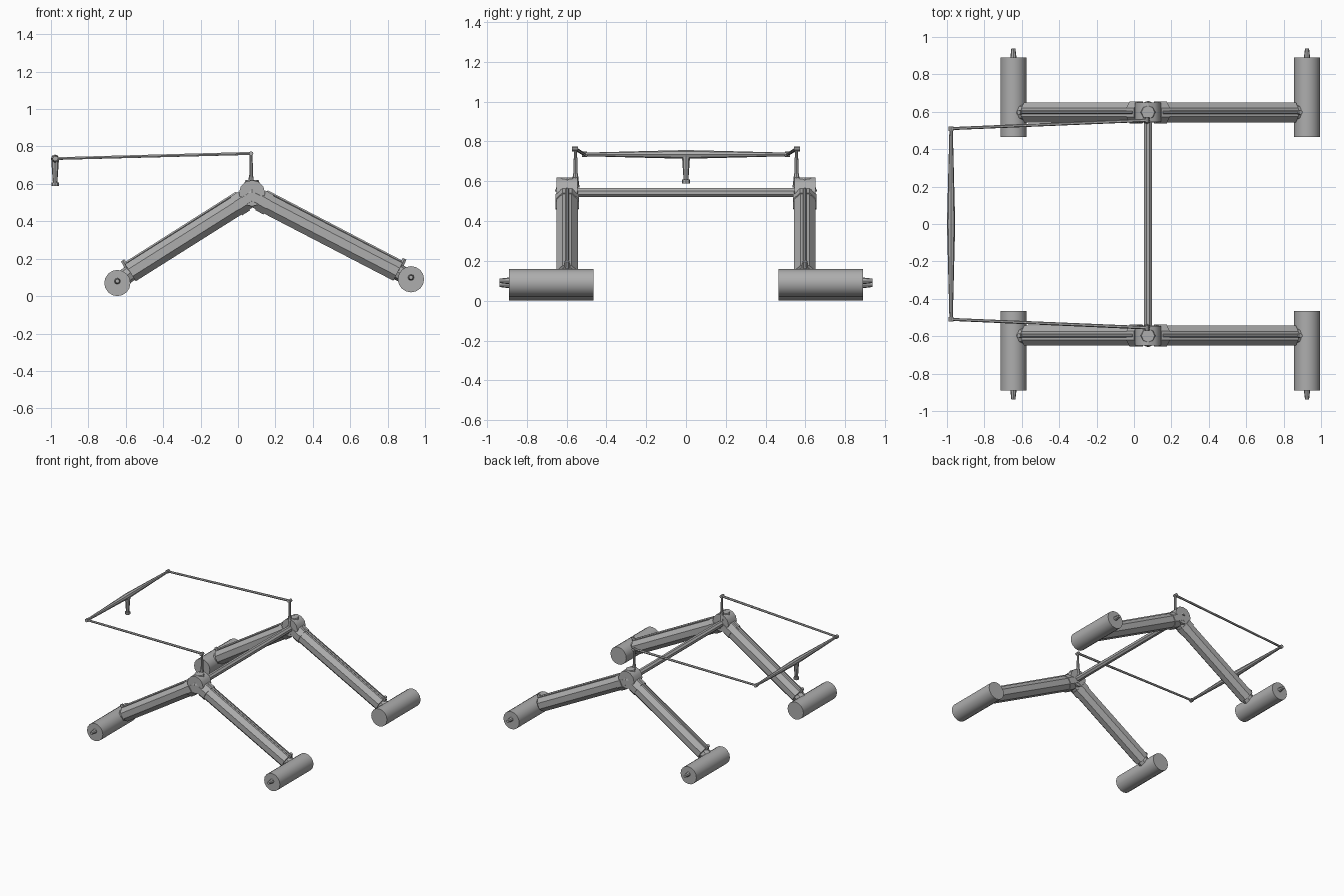
import bpy
import math
from mathutils import Vector

if "Cube" in bpy.data.objects:
    bpy.data.objects.remove(bpy.data.objects["Cube"], do_unlink=True)

COLOR = (0.42, 0.42, 0.42, 1)
metal = bpy.data.materials.new("grey metal")
metal.use_nodes = True
metal.diffuse_color = COLOR
metal.node_tree.nodes["Principled BSDF"].inputs["Base Color"].default_value = COLOR


def rod(name, a, b, r1, r2=None, sides=8, turn=0.0):
    """Straight or tapered bar between two points."""
    a, b = Vector(a), Vector(b)
    d = b - a
    bpy.ops.mesh.primitive_cone_add(vertices=sides, radius1=r1, radius2=r1 if r2 is None else r2,
                                    depth=d.length, location=(a + b) / 2)
    ob = bpy.context.object
    ob.name = name
    ob.rotation_mode = 'QUATERNION'
    spin = Vector((0, 0, 1)).rotation_difference(d)
    ob.rotation_quaternion = spin
    for v in ob.data.vertices:
        x, y = v.co.x, v.co.y
        c, s = math.cos(turn), math.sin(turn)
        v.co.x, v.co.y = x * c - y * s, x * s + y * c
    ob.data.materials.append(metal)
    bpy.ops.object.shade_smooth_by_angle(angle=math.radians(30))
    return ob


HUB_X, HUB_Z = 0.075, 0.55
LEG_Y = 0.597
POST_Y = 0.555
BAR_X, BAR_Z, BAR_Y = -0.978, 0.735, 0.51

for s, side in ((-1, "front"), (1, "back")):
    y = s * LEG_Y
    # hub joining the two legs
    rod(side + "_hub", (HUB_X, s * 0.545, HUB_Z), (HUB_X, s * 0.65, HUB_Z), 0.07, sides=12)
    rod(side + "_hub_cap", (HUB_X, y, HUB_Z), (HUB_X, y, 0.62), 0.062, 0.035, sides=8)

    for end, wx, wz, foot in (("right", -0.645, 0.07, (-0.575, 0.125)),
                              ("left", 0.925, 0.09, (0.855, 0.13))):
        name = side + "_" + end
        top = Vector((HUB_X, y, HUB_Z - 0.015))
        low = Vector((foot[0], y, foot[1]))
        along = (low - top).normalized()
        up = Vector((-along.z, 0, along.x))
        if up.z < 0:
            up = -up
        # leg, octagonal, with a rail on its upper face
        rod(name + "_leg", top, low, 0.058, sides=8, turn=math.pi / 8)
        rod(name + "_rail", top + along * 0.06 + up * 0.058, low + up * 0.056, 0.009, sides=6)
        rod(name + "_leg_collar", top + along * 0.05, top + along * 0.1, 0.064, sides=8, turn=math.pi / 8)
        # joint between leg and roller
        rod(name + "_joint", low, (wx, y, wz), 0.045, 0.04, sides=8)
        rod(name + "_lug", low, low + up * 0.078, 0.018, 0.012, sides=6)
        # roller with an axle stub on the outer end
        rod(name + "_roller", (wx, s * 0.465, wz), (wx, s * 0.89, wz), 0.07, sides=16)
        rod(name + "_axle", (wx, s * 0.88, wz + 0.01), (wx, s * 0.937, wz + 0.01), 0.018, 0.011, sides=8)

    # post and long arm of the handle
    py = s * POST_Y
    rod(side + "_post", (HUB_X - 0.005, py, 0.57), (HUB_X - 0.005, py, 0.77), 0.011, 0.008)
    rod(side + "_post_base", (HUB_X - 0.005, py, 0.57), (HUB_X - 0.005, py, 0.64), 0.02, 0.012)
    rod(side + "_post_top", (HUB_X - 0.005, s * 0.542, 0.762), (HUB_X - 0.005, s * 0.572, 0.762), 0.012)
    rod(side + "_arm", (HUB_X, py, 0.763), (BAR_X, s * BAR_Y, BAR_Z), 0.009, 0.008, sides=6)
    # half of the tapered hand bar
    rod(side + "_hand_bar", (BAR_X, 0, BAR_Z), (BAR_X, s * BAR_Y, BAR_Z), 0.022, 0.009)
    rod(side + "_bar_knob", (BAR_X, s * 0.498, BAR_Z), (BAR_X, s * 0.522, BAR_Z), 0.014)

# long crossbar between the hubs
rod("crossbar", (HUB_X, -0.57, 0.543), (HUB_X, 0.57, 0.543), 0.024, sides=8, turn=math.pi / 8)

# drop handle under the hand bar
rod("drop_handle", (BAR_X, 0, 0.735), (BAR_X, 0, 0.605), 0.021, 0.012)
rod("drop_handle_foot", (BAR_X, 0, 0.608), (BAR_X, 0, 0.59), 0.02)
